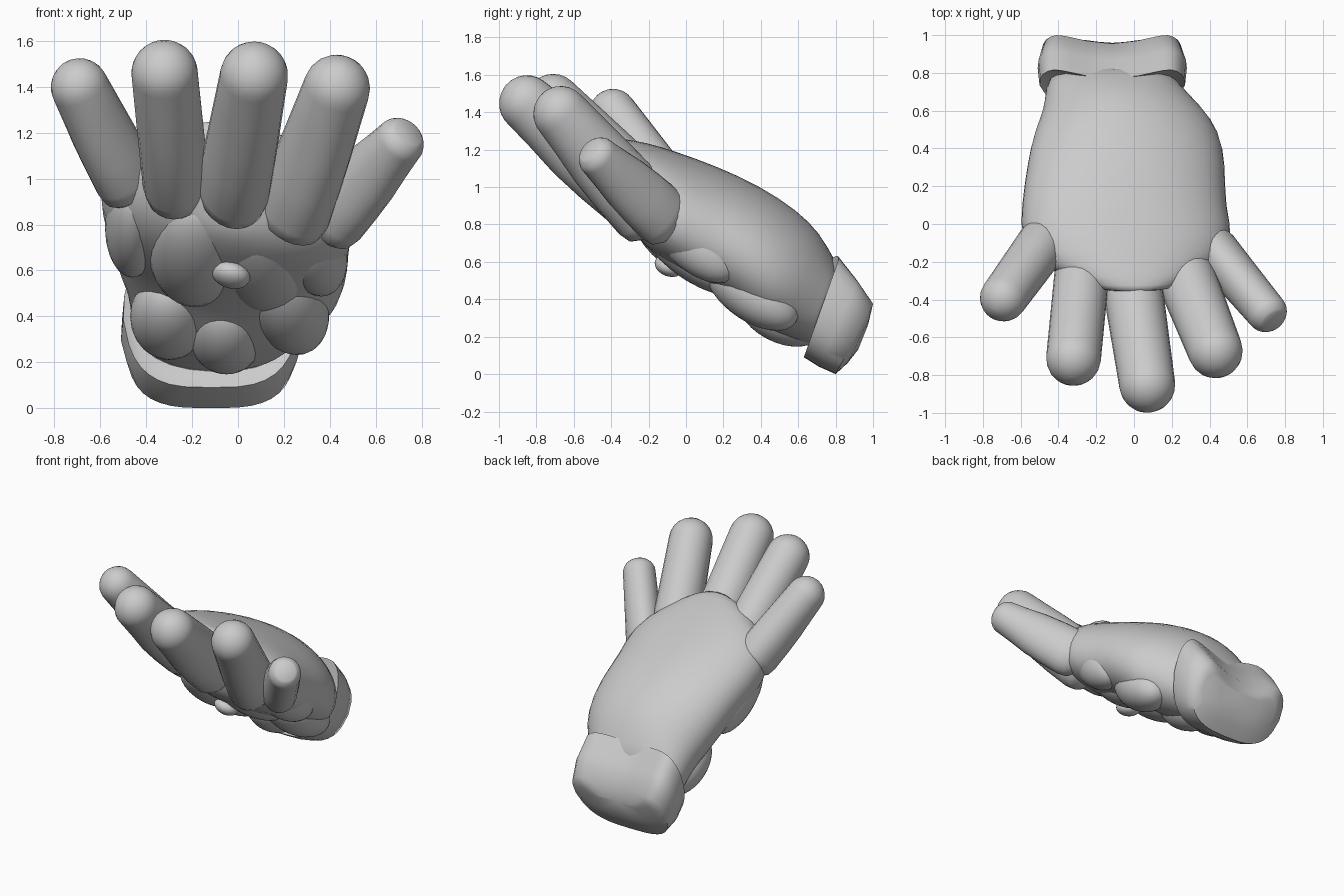
import bpy, math
from mathutils import Vector

if "Cube" in bpy.data.objects:
    bpy.data.objects.remove(bpy.data.objects["Cube"])


def loft(name, rings, subdiv=0, angle=50):
    """Skin closed rings of equal length and cap both ends."""
    n = len(rings[0])
    verts = [p for r in rings for p in r]
    faces = [(i * n + k, i * n + (k + 1) % n, (i + 1) * n + (k + 1) % n, (i + 1) * n + k)
             for i in range(len(rings) - 1) for k in range(n)]
    faces += [tuple(range(n))[::-1], tuple(range(len(verts) - n, len(verts)))]
    me = bpy.data.meshes.new(name)
    me.from_pydata(verts, [], faces)
    ob = bpy.data.objects.new(name, me)
    bpy.context.collection.objects.link(ob)
    bpy.context.view_layer.objects.active = ob
    ob.select_set(True)
    bpy.ops.object.mode_set(mode='EDIT')
    bpy.ops.mesh.select_all(action='SELECT')
    bpy.ops.mesh.normals_make_consistent(inside=False)
    bpy.ops.object.mode_set(mode='OBJECT')
    if subdiv:
        m = ob.modifiers.new("smooth", 'SUBSURF')
        m.levels = m.render_levels = subdiv
        bpy.ops.object.shade_smooth()
    else:
        bpy.ops.object.shade_smooth_by_angle(angle=math.radians(angle))
    ob.select_set(False)
    return ob


def section(yt, zt, yb, zb, xl, xr, e=2.6, tilt=0.0, n=24):
    """Super-ellipse slice between a top and a bottom point in the side view."""
    pts = []
    cx, hw = (xl + xr) / 2, (xr - xl) / 2
    for k in range(n):
        a = 2 * math.pi * k / n
        c, s = math.cos(a), math.sin(a)
        u = math.copysign(abs(c) ** (2 / e), c)
        v = math.copysign(abs(s) ** (2 / e), s)
        t = (v + 1) / 2
        pts.append(Vector((cx + hw * u, yb + (yt - yb) * t, zb + (zt - zb) * t + tilt * u)))
    return pts


def finger(name, base, tip, r0, r1, flat, over, under):
    """Tapered finger with a domed tip; over/under deepen its back and its belly."""
    base, tip = Vector(base), Vector(tip)
    d = (tip - base).normalized()
    side = d.cross(Vector((0, 0, 1))).normalized()
    up = side.cross(d)
    prof = [(base - d * 0.08, r0 * 0.7, 1), (base - d * 0.04, r0 * 0.94, 1), (base + d * 0.02, r0, 1)]
    prof += [(base.lerp(tip, t), r0 + (r1 - r0) * t, w) for t, w in ((0.3, 1), (0.55, 0.85), (0.8, 0.4))]
    for k in range(7):
        a = k / 6 * math.radians(86 if flat == 1.0 else 52)
        prof.append((tip + d * r1 * math.sin(a) * flat, r1 * math.cos(a), 0.1 * math.cos(a)))
    rings = []
    for c, r, w in prof:
        ring = []
        for k in range(24):
            s = math.sin(2 * math.pi * k / 24)
            q = 1 + w * ((over if s > 0 else under) - 1)
            ring.append(c + side * math.cos(2 * math.pi * k / 24) * r + up * s * r * q)
        rings.append(ring)
    return loft(name, rings, angle=40)


def pad(name, loc, size, rot=(0, 0, 0)):
    bpy.ops.mesh.primitive_uv_sphere_add(segments=28, ring_count=16, location=loc,
                                         rotation=[math.radians(a) for a in rot])
    ob = bpy.context.object
    ob.name, ob.scale = name, size
    bpy.ops.object.shade_smooth()
    ob.select_set(False)


# Palm and back of the hand, wrist to knuckles
slices = [
    (0.86, 0.50, 0.74, 0.14, -0.45, 0.21, 2.4, 0.00),
    (0.79, 0.62, 0.64, 0.16, -0.47, 0.25, 2.3, -0.02),
    (0.72, 0.75, 0.48, 0.22, -0.48, 0.37, 2.0, -0.05),
    (0.60, 0.87, 0.36, 0.29, -0.535, 0.46, 2.0, -0.07),
    (0.40, 1.00, 0.23, 0.42, -0.57, 0.49, 2.1, -0.07),
    (0.15, 1.11, 0.04, 0.52, -0.60, 0.485, 2.2, -0.07),
    (-0.05, 1.18, -0.12, 0.62, -0.61, 0.54, 2.2, -0.07),
    (-0.22, 1.235, -0.22, 0.69, -0.49, 0.45, 2.2, -0.06),
    (-0.34, 1.26, -0.28, 0.76, -0.32, 0.29, 2.2, -0.02),
    (-0.375, 1.26, -0.30, 0.81, -0.18, 0.18, 2.0, 0.00),
]
loft("palm", [section(*s) for s in slices], subdiv=1)

# Five fingers: root, tip centre, radii, tip dome, back and belly depth
for name, base, tip, r0, r1, flat, over, under in [
    ("outer_finger", (-0.48, -0.10, 1.01), (-0.69, -0.39, 1.40), 0.135, 0.125, 1.0, 1.0, 1.25),
    ("second_finger", (-0.27, -0.20, 0.99), (-0.32, -0.71, 1.46), 0.145, 0.145, 1.0, 1.0, 1.4),
    ("middle_finger", (-0.02, -0.25, 0.97), (0.07, -0.85, 1.45), 0.16, 0.148, 1.0, 1.0, 1.4),
    ("fourth_finger", (0.24, -0.19, 0.88), (0.43, -0.67, 1.395), 0.16, 0.145, 1.0, 1.05, 1.35),
    ("thumb", (0.42, -0.13, 0.845), (0.705, -0.47, 1.16), 0.125, 0.108, 0.85, 1.35, 1.35),
]:
    finger(name, base, tip, r0, r1, flat, over, under)

# Fleshy pads on the underside, long and shallow along the slope of the hand
for name, loc, size, rot in [
    ("heel_pad", (-0.05, 0.51, 0.34), (0.17, 0.26, 0.17), (-28, 0, 0)),
    ("heel_pad_outer", (-0.30, 0.47, 0.40), (0.17, 0.26, 0.16), (-30, 0, 0)),
    ("thumb_pad", (0.22, 0.35, 0.45), (0.17, 0.30, 0.16), (-36, 0, -15)),
    ("centre_pad", (-0.19, 0.02, 0.69), (0.20, 0.36, 0.17), (-35, 0, 0)),
    ("inner_pad", (0.10, 0.05, 0.66), (0.20, 0.36, 0.16), (-35, 0, -10)),
    ("outer_pad", (-0.46, 0.08, 0.79), (0.12, 0.30, 0.17), (-35, 0, 0)),
    ("thumb_root_pad", (0.33, 0.05, 0.70), (0.14, 0.28, 0.15), (-40, 0, -15)),
]:
    pad(name, loc, size, rot)
pad("palm_tuft", (-0.03, -0.09, 0.58), (0.085, 0.08, 0.055), (-20, 15, 0))


# Cuff band: rounded box ring, top sagging between two raised corners
def cuff_ring(yt, zt, yb, zb, xl, xr, sagging=1.0):
    pts = section(yt, zt, yb, zb, xl, xr, e=3.2, n=32)
    cx, hw = (xl + xr) / 2, (xr - xl) / 2
    for p in pts:
        t = (p.z - zb) / (zt - zb)
        if t > 0.5:
            sag = max(0.0, math.cos((p.x - cx) / hw * math.pi * 0.6)) * (t - 0.5) * 2 * sagging
            p.z -= 0.07 * sag
            p.y -= 0.07 * sag
        else:
            p.x = cx + (p.x - cx) * (0.86 + 0.28 * t)
    return pts


loft("cuff", [
    cuff_ring(0.82, 0.57, 0.67, 0.14, -0.46, 0.23),
    cuff_ring(0.84, 0.68, 0.63, 0.09, -0.50, 0.27),
    cuff_ring(0.94, 0.55, 0.71, 0.04, -0.51, 0.28),
    cuff_ring(1.025, 0.42, 0.80, 0.00, -0.485, 0.25),
    cuff_ring(1.00, 0.34, 0.865, 0.06, -0.42, 0.19, 0.7),
    cuff_ring(0.98, 0.28, 0.92, 0.13, -0.30, 0.07, 0.3),
], angle=60)
